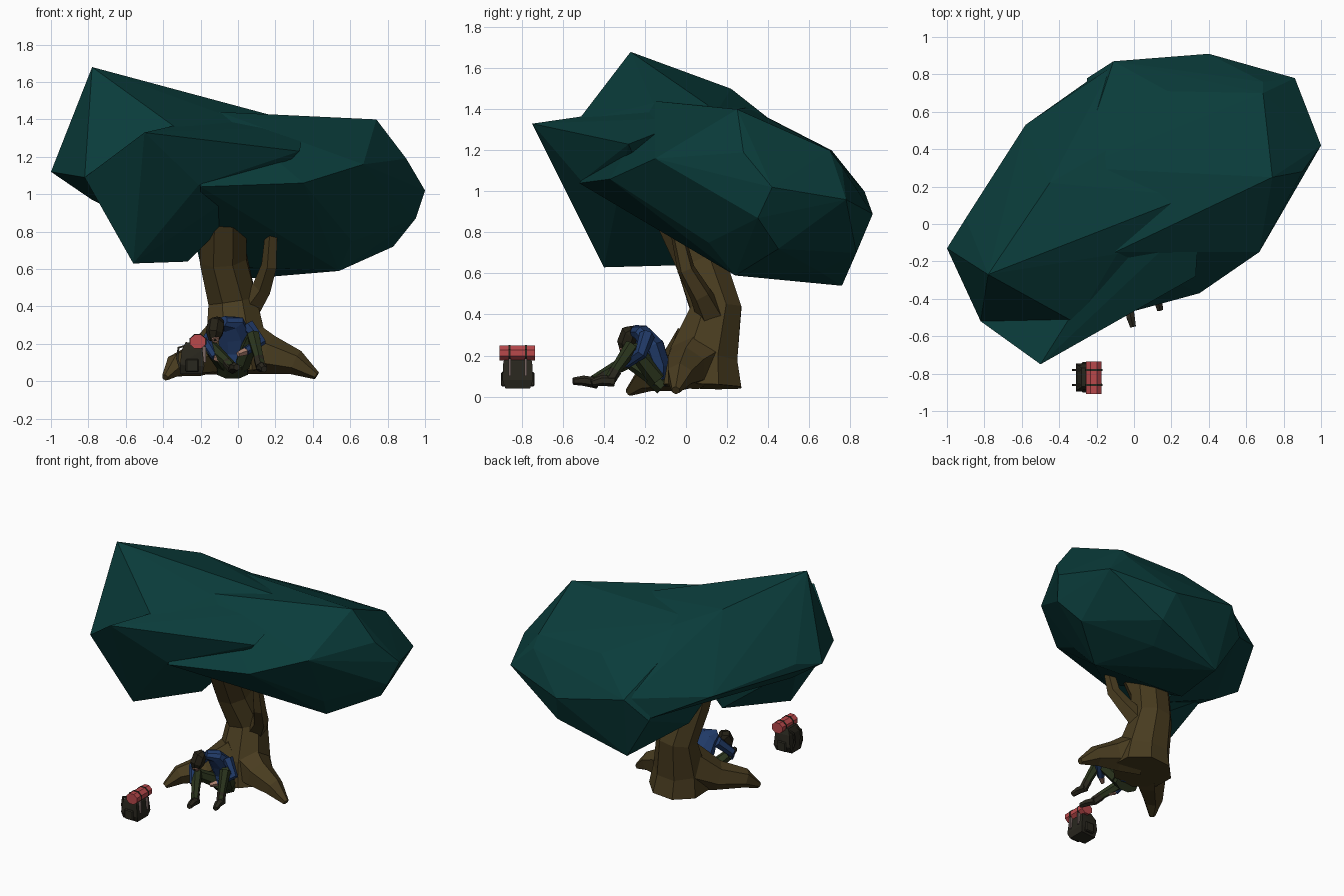
import bpy, bmesh, math
from mathutils import Vector

if "Cube" in bpy.data.objects:
    bpy.data.objects.remove(bpy.data.objects["Cube"])


def mat(name, r, g, b):
    m = bpy.data.materials.new(name)
    m.diffuse_color = (r, g, b, 1)
    m.use_nodes = True
    m.node_tree.nodes["Principled BSDF"].inputs["Base Color"].default_value = m.diffuse_color
    return m


LEAF = mat("teal leaves", 0.003, 0.045, 0.043)
BARK = mat("brown bark", 0.066, 0.045, 0.014)
BLUE = mat("blue jacket", 0.015, 0.043, 0.14)
PANTS = mat("green trousers", 0.023, 0.034, 0.012)
BOOT = mat("dark boots", 0.024, 0.021, 0.013)
SKIN = mat("skin", 0.42, 0.22, 0.16)
HAIR = mat("dark hair", 0.018, 0.015, 0.008)
PACK = mat("pack cloth", 0.022, 0.020, 0.013)
ROLL = mat("red bedroll", 0.48, 0.065, 0.07)
STRAP = mat("grey strap", 0.18, 0.13, 0.12)


def finish(name, bm, material):
    bmesh.ops.recalc_face_normals(bm, faces=bm.faces)
    me = bpy.data.meshes.new(name)
    bm.to_mesh(me)
    bm.free()
    me.materials.append(material)
    ob = bpy.data.objects.new(name, me)
    bpy.context.collection.objects.link(ob)
    return ob


def hull(name, pts, material):
    bm = bmesh.new()
    vs = [bm.verts.new(p) for p in pts]
    res = bmesh.ops.convex_hull(bm, input=vs)
    junk = {v for v in res["geom_interior"] + res["geom_unused"] if isinstance(v, bmesh.types.BMVert)}
    bmesh.ops.delete(bm, geom=list(junk), context='VERTS')
    return finish(name, bm, material)


def tube(name, pts, radii, material, sides=6):
    """Faceted limb along a path; a radius may be (x-ish, other)."""
    pts = [Vector(p) for p in pts]
    d = (pts[-1] - pts[0]).normalized()
    ref = Vector((0, 1, 0)) if abs(d.x) > 0.7 else Vector((1, 0, 0))
    bm = bmesh.new()
    rings = []
    for i, p in enumerate(pts):
        t = (pts[min(i + 1, len(pts) - 1)] - pts[max(i - 1, 0)]).normalized()
        u = (ref - t * ref.dot(t)).normalized()
        v = t.cross(u)
        r = radii[i]
        ru, rv = r if isinstance(r, tuple) else (r, r)
        angs = [2 * math.pi * (k + 0.5) / sides for k in range(sides)]
        rings.append([bm.verts.new(p + u * ru * math.cos(a) + v * rv * math.sin(a)) for a in angs])
    for a, b in zip(rings, rings[1:]):
        for k in range(sides):
            j = (k + 1) % sides
            bm.faces.new((a[k], a[j], b[j], b[k]))
    bm.faces.new(rings[0])
    bm.faces.new(rings[-1])
    return finish(name, bm, material)


def box(name, lo, hi, material, bevel=0.0):
    bm = bmesh.new()
    bmesh.ops.create_cube(bm, size=1)
    for v in bm.verts:
        v.co = [(l + h) / 2 + c * (h - l) for l, h, c in zip(lo, hi, v.co)]
    if bevel:
        bmesh.ops.bevel(bm, geom=bm.edges[:], offset=bevel, segments=1, affect='EDGES')
    return finish(name, bm, material)


# Canopy: three faceted lumps fused together
peak, nose, cheek = (-.78, -.27, 1.68), (-.50, -.75, 1.33), (-.82, -.52, 1.09)
brow, chin = (-.31, -.53, 1.34), (-.20, -.52, 1.04)
canopy = hull("canopy", [
    chin, (.35, -.37, 1.06), (.67, -.15, 1.16), (.74, .25, 1.40), (.90, .28, 1.19),
    (1.0, .42, 1.02), (.95, .35, .87), (.83, .45, .72), (.61, .11, .75), (.54, .24, .59),
    (.38, .65, .61), (-.06, .76, .54), (.40, .91, .89), (.45, .83, .70), (.86, .78, .96),
    (.69, .76, 1.12), (.69, .70, 1.20), (.18, .71, 1.20), (-.11, .87, 1.0), (-.25, .78, .85),
    (-.20, .25, .62), (-.10, -.15, 1.44), (-.3, .3, 1.41)], LEAF)
left_lump = hull("canopy_left", [
    peak, (-1.0, -.13, 1.12), cheek, brow, (-.78, -.10, .97), (-.58, .53, 1.02),
    (-.45, .22, 1.50), (-.24, .77, .86), (-.09, -.16, 1.43), (-.27, -.02, .72), (-.9, .03, 1.15),
    (.3, .15, 1.39), (-.1, .42, 1.34), (.1, .6, 1.2), (-.12, .84, 1.0)], LEAF)
front_lump = hull("canopy_front", [
    nose, cheek, brow, (-.56, -.40, .63), (-.21, -.51, 1.05), (-.27, -.03, .64),
    (.33, -.28, 1.23), (-.2, .1, 1.25), (-.75, -.2, 1.0), (-.11, -.13, 1.42), (.35, .05, 1.36)], LEAF)
bpy.context.view_layer.objects.active = canopy
for lump in (left_lump, front_lump):
    m = canopy.modifiers.new("fuse", 'BOOLEAN')
    m.operation, m.solver, m.object = 'UNION', 'EXACT', lump
    bpy.ops.object.modifier_apply(modifier=m.name)
    bpy.data.objects.remove(lump)

# Trunk, side branch and roots
tube("trunk", [(.0, .08, .05), (-.01, .085, .20), (-.03, .145, .43), (-.08, .07, .66), (-.075, -.06, .92)],
     [(.20, .205), (.175, .18), (.14, .135), (.135, .13), (.13, .12)], BARK, 8)
tube("branch", [(.03, .14, .36), (.13, .07, .50), (.17, .0, .62), (.18, -.04, .79)],
     [.08, .055, .045, .035], BARK, 5)
tube("left_root", [(-.05, .05, .20), (-.20, -.07, .12), (-.33, -.20, .085), (-.39, -.28, .02)],
     [.16, .10, .065, .02], BARK, 6)
tube("right_root", [(.04, .06, .18), (.17, .0, .14), (.31, -.03, .10), (.42, -.05, .03)],
     [.15, .105, .068, .022], BARK, 6)

# Seated figure slumped against the trunk
tube("jacket", [(-.03, -.135, .06), (-.02, -.13, .15), (-.02, -.16, .24), (-.04, -.21, .305), (-.08, -.25, .32)],
     [(.075, .05), (.08, .055), (.095, .06), (.08, .045), (.03, .03)], BLUE, 8)
tube("hips", [(-.03, -.11, .05), (-.03, -.17, .10)], [(.09, .05), (.08, .045)], PANTS, 8)
tube("head", [(-.10, -.25, .32), (-.115, -.27, .31), (-.125, -.29, .26), (-.13, -.295, .215)],
     [.03, .048, .048, .025], HAIR, 7)
tube("face", [(-.125, -.29, .24), (-.12, -.315, .22)], [.03, .02], SKIN, 6)

limbs = {
    "left": dict(leg=[(-.07, -.14, .09), (-.14, -.27, .17), (-.03, -.45, .08)], toe=(-.005, -.55, .075),
                 arm=[(-.11, -.20, .29), (-.17, -.27, .21), (-.12, -.34, .13)], hand=(-.08, -.36, .11)),
    "right": dict(leg=[(.02, -.14, .09), (.08, -.26, .24), (.12, -.37, .09)], toe=(.14, -.46, .065),
                  arm=[(.05, -.19, .30), (.12, -.22, .21), (.04, -.29, .16)], hand=(.0, -.32, .145)),
}
for side, p in limbs.items():
    hip, knee, ankle = [Vector(q) for q in p["leg"]]
    tube(side + "_thigh", [hip, knee], [.048, .036], PANTS)
    tube(side + "_shin", [knee + Vector((0, 0, .01)), ankle], [.037, .024], PANTS)
    tube(side + "_boot_shaft", [knee.lerp(ankle, .75), ankle - Vector((0, 0, .01))], [.03, .028], BOOT)
    tube(side + "_boot", [ankle + Vector((0, .02, -.015)), ankle.lerp(Vector(p["toe"]), .5), p["toe"]],
         [.027, .025, .018], BOOT)
    tube(side + "_arm", p["arm"], [.038, .031, .024], BLUE)
    tube(side + "_hand", [p["arm"][-1], p["hand"]], [.022, .015], SKIN, 5)

# Backpack with bedroll, buckled straps and shoulder loops
hull("backpack", [(x, -.82 + s * w, z) for s in (-1, 1) for x, w, z in (
    (-.31, .05, .04), (-.19, .06, .04), (-.31, .075, .09), (-.18, .075, .08),
    (-.30, .065, .17), (-.19, .07, .17), (-.28, .05, .21), (-.21, .05, .20))], PACK)
tube("bedroll", [(-.215, -.91, .212), (-.215, -.735, .212)], [(.046, .04), (.046, .04)], ROLL, 8)
for i, y in enumerate((-.86, -.78)):
    box(f"front_strap_{i}", (-.19, y - .006, .10), (-.172, y + .006, .185), STRAP)
    tube(f"roll_strap_{i}", [(-.215, y - .005, .212), (-.215, y + .005, .212)],
         [(.049, .043), (.049, .043)], PACK, 8)
    tube(f"shoulder_strap_{i}", [(-.28, y, .19), (-.318, y, .18), (-.325, y, .12), (-.305, y, .06)],
         [.008] * 4, PACK, 4)
for i, y in enumerate((-.89, -.75)):
    box(f"side_pocket_{i}", (-.28, y - .012, .05), (-.21, y + .012, .12), PACK, .006)
